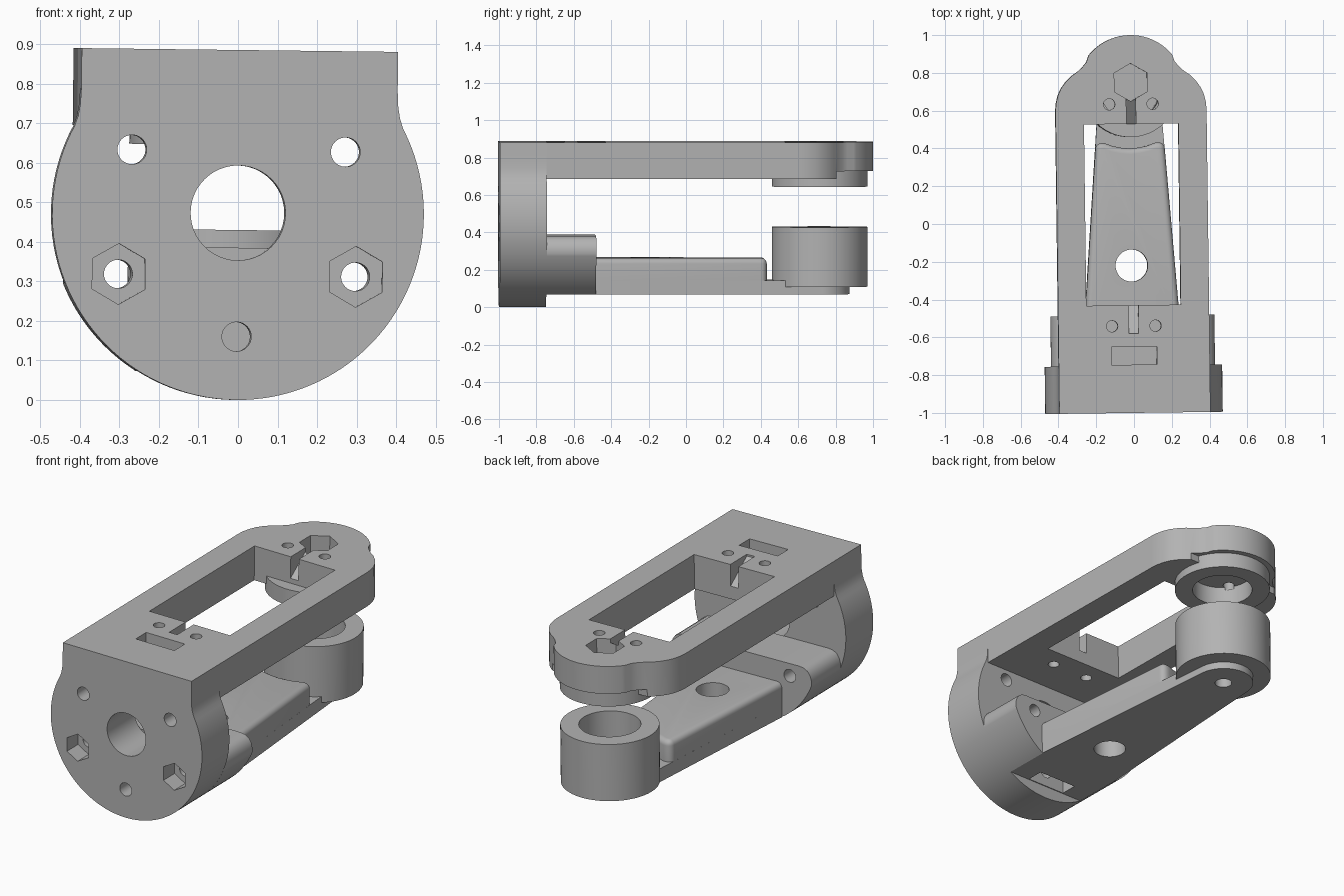
import bpy, bmesh
from math import sin, cos, pi, radians, sqrt, asin
from mathutils import Matrix, Vector

if "Cube" in bpy.data.objects:
    bpy.data.objects.remove(bpy.data.objects["Cube"])

grey = bpy.data.materials.new("plain grey")
grey.use_nodes = True
tone = (0.45, 0.45, 0.45, 1)
grey.diffuse_color = tone
grey.node_tree.nodes["Principled BSDF"].inputs["Base Color"].default_value = tone

R, MID, TOP, BOTTOM = 0.47, 0.47, 0.885, 0.07
HORN_Y = 0.715
parts = []


def prism(name, pts, axis, lo, hi):
    """Extrude a closed 2D outline along z (x,y outline) or y (x,z outline)."""
    def place(p, h):
        return (p[0], p[1], h) if axis == "z" else (p[0], h, p[1])
    bm = bmesh.new()
    a = [bm.verts.new(place(p, lo)) for p in pts]
    b = [bm.verts.new(place(p, hi)) for p in pts]
    bm.faces.new(a)
    bm.faces.new(b)
    for i in range(len(pts)):
        j = (i + 1) % len(pts)
        bm.faces.new((a[i], a[j], b[j], b[i]))
    bmesh.ops.recalc_face_normals(bm, faces=bm.faces)
    mesh = bpy.data.meshes.new(name)
    bm.to_mesh(mesh)
    bm.free()
    ob = bpy.data.objects.new(name, mesh)
    bpy.context.collection.objects.link(ob)
    return ob


def arc(cx, cy, r, start, end, n=24):
    return [(cx + r * cos(start + (end - start) * i / n),
             cy + r * sin(start + (end - start) * i / n)) for i in range(n + 1)]


def circle(cx, cy, r, n=48):
    return arc(cx, cy, r, 0, 2 * pi * (n - 1) / n, n - 1)


def hexagon(cx, cy, r):
    return arc(cx, cy, r, pi / 2, pi / 2 + 2 * pi * 5 / 6, 5)


def rect(x, lo, hi):
    return [(-x, lo), (x, lo), (x, hi), (-x, hi)]


def mirrored(half):
    """Complete a right-hand outline with its mirror image."""
    return half + [(-x, y) for x, y in reversed(half) if x > 1e-5]


def bake(ob):
    graph = bpy.context.evaluated_depsgraph_get()
    mesh = bpy.data.meshes.new_from_object(ob.evaluated_get(graph))
    ob.modifiers.clear()
    ob.data = mesh


def cut(ob, pts, axis, lo, hi):
    tool = prism("cutter", pts, axis, lo, hi)
    subtract(ob, tool)


def subtract(ob, tool):
    mod = ob.modifiers.new("cut", "BOOLEAN")
    mod.operation, mod.object, mod.solver = "DIFFERENCE", tool, "EXACT"
    bake(ob)
    bpy.data.objects.remove(tool)


def ramp_groove(ob, shallow_y, deep_y):
    """Narrow groove that deepens towards the window."""
    over = deep_y + (0.01 if deep_y > shallow_y else -0.01)
    side = [(shallow_y, TOP + 0.02), (shallow_y, TOP - 0.01),
            (over, TOP - 0.13), (over, TOP + 0.02)]
    tool = prism("cutter", side, "y", -0.025, 0.025)
    tool.data.transform(Matrix(((0, 1, 0, 0), (1, 0, 0, 0), (0, 0, 1, 0), (0, 0, 0, 1))))
    bm = bmesh.new()
    bm.from_mesh(tool.data)
    bmesh.ops.recalc_face_normals(bm, faces=bm.faces)
    bm.to_mesh(tool.data)
    bm.free()
    subtract(ob, tool)


# Round front flange with a flat, square-shouldered top
half = arc(0, MID, R, -pi / 2, asin(0.22 / R), 40)
half += [(0.407, 0.715), (0.402, 0.745), (0.4, 0.785), (0.4, TOP)]
flange = prism("front_flange", mirrored(half), "y", -1.0, -0.75)
cut(flange, circle(0, 0.473, 0.12), "y", -1.1, -0.7)
cut(flange, circle(0, 0.16, 0.037), "y", -1.1, -0.7)
for s in (-1, 1):
    cut(flange, circle(s * 0.27, 0.63, 0.037), "y", -1.1, -0.7)
    cut(flange, circle(s * 0.3, 0.315, 0.036), "y", -1.1, -0.7)
    cut(flange, hexagon(s * 0.3, 0.315, 0.077), "y", -1.1, -0.9)
parts.append(flange)

# Upper frame with window and rounded tip
half = [(0.4, -0.75), (0.4, 0.6), (0.397, 0.64), (0.386, 0.685), (0.37, 0.72),
        (0.345, 0.755), (0.315, 0.785), (0.28, 0.81), (0.255, 0.833), (0.233, 0.86)]
half += arc(0, HORN_Y, 0.285, radians(39), pi / 2, 16)
frame = prism("upper_frame", mirrored(half), "z", 0.69, TOP)
cut(frame, rect(0.25, -0.43, 0.53), "z", 0.6, 1.0)
cut(frame, rect(0.5, 0.8, 1.1), "z", 0.6, 0.73)
cut(frame, rect(0.12, -0.745, -0.65), "z", 0.78, 1.0)
cut(frame, circle(0, HORN_Y, 0.16), "z", 0.6, 0.75)
cut(frame, hexagon(0, 0.75, 0.1), "z", 0.79, 1.0)
for s in (-1, 1):
    for y in (-0.54, 0.635):
        cut(frame, circle(s * 0.115, y, 0.03, 24), "z", 0.6, 1.0)
ramp_groove(frame, -0.58, -0.43)
ramp_groove(frame, 0.68, 0.53)
parts.append(frame)

# Pivot ring below the upper frame
ring = prism("upper_pivot_ring", circle(0, HORN_Y, 0.255, 64), "z", 0.645, 0.735)
cut(ring, circle(0, HORN_Y, 0.16), "z", 0.6, 0.8)
parts.append(ring)

# Lower mounting block behind the flange
half = arc(0, MID, R, -asin((MID - BOTTOM) / R), -asin(0.18 / R))
half += [(0.434, 0.32), (0.427, 0.345), (0.412, 0.367), (0.39, 0.381), (0.36, 0.385)]
block = prism("lower_mount_block", mirrored(half), "y", -0.75, -0.485)
for s in (-1, 1):
    cut(block, circle(s * 0.3, 0.315, 0.036), "y", -0.8, -0.4)
cut(block, rect(0.12, -0.745, -0.65), "z", 0.0, 0.23)
cut(block, circle(0, 0.16, 0.037), "y", -0.8, -0.7)
parts.append(block)


def arm_width(y):
    return 0.25 - 0.075 * (y + 0.485)


# Thin tapering lower arm plate with a rounded end
half = [(arm_width(-0.485), -0.485)] + arc(0, HORN_Y, 0.16, 0.075, pi / 2)
plate = prism("lower_arm_plate", mirrored(half), "z", BOTTOM, 0.145)
cut(plate, circle(0, -0.22, 0.085), "z", 0.0, 0.4)
cut(plate, circle(0, HORN_Y, 0.045), "z", 0.0, 0.4)
parts.append(plate)

# Raised pad with softened rim and hollowed end
half = [(arm_width(-0.485), -0.485), (arm_width(0.43), 0.43), (0.135, 0.43),
        (0.09, 0.413), (0.045, 0.404), (0, 0.4)]
pad = prism("lower_arm_pad", mirrored(half), "z", 0.145, 0.265)
bm = bmesh.new()
bm.from_mesh(pad.data)
rim = [e for e in bm.edges
       if (min(v.co.z for v in e.verts) > 0.2 and max(v.co.y for v in e.verts) > -0.4)
       or (abs(e.verts[0].co.z - e.verts[1].co.z) > 0.1
           and abs(e.verts[0].co.x) > 0.15 and e.verts[0].co.y > 0)]
bmesh.ops.bevel(bm, geom=rim, offset=0.03, segments=5, profile=0.5, affect="EDGES")
bm.to_mesh(pad.data)
bm.free()
cut(pad, circle(0, -0.22, 0.085), "z", 0.0, 0.4)
parts.append(pad)

# Lower pivot cup
cup = prism("lower_pivot_cup", circle(0, HORN_Y, 0.255, 64), "z", 0.11, 0.43)
cut(cup, circle(0, HORN_Y, 0.16), "z", 0.18, 0.6)
cut(cup, circle(0, HORN_Y, 0.045), "z", 0.0, 0.4)
parts.append(cup)

# Slight skew of the whole assembly about the flange centre, then finish
pivot = Matrix.Translation(Vector((0, -0.993, MID)))
skew = pivot @ Matrix.Rotation(0.013, 4, "Z") @ Matrix.Rotation(0.012, 4, "Y") @ pivot.inverted()
bpy.ops.object.select_all(action="DESELECT")
for ob in parts:
    ob.data.transform(skew)
    ob.data.materials.clear()
    ob.data.materials.append(grey)
    ob.select_set(True)
    bpy.context.view_layer.objects.active = ob
bpy.ops.object.shade_smooth_by_angle(angle=radians(30))
